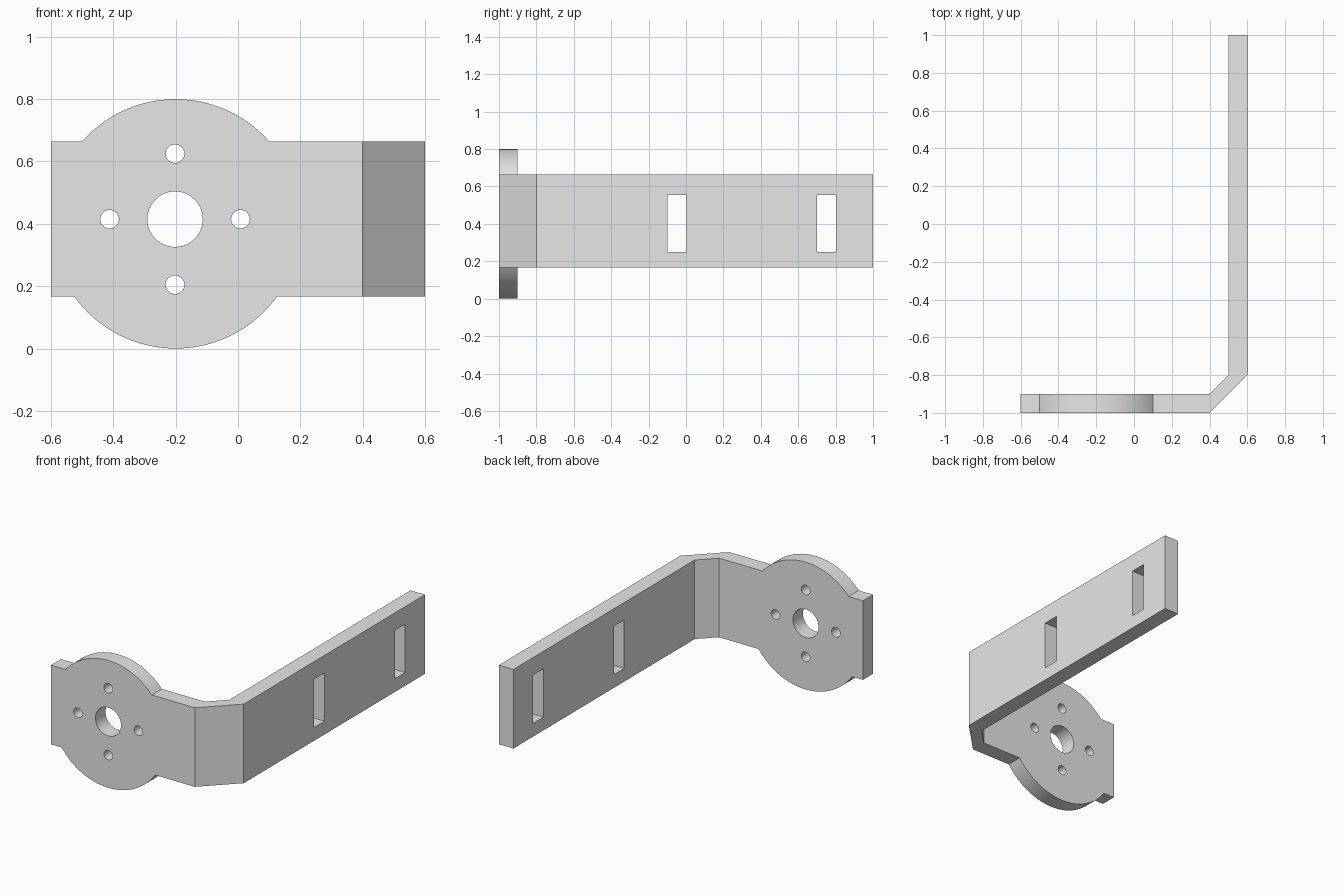
import bpy
import bmesh
import math
from mathutils import Vector

cube = bpy.data.objects.get("Cube")
if cube:
    bpy.data.objects.remove(cube, do_unlink=True)

grey = bpy.data.materials.new("plain_grey")
grey.use_nodes = True
colour = (0.8, 0.8, 0.8, 1)
grey.diffuse_color = colour
grey.node_tree.nodes["Principled BSDF"].inputs["Base Color"].default_value = colour


def prism(name, outline, extrude):
    """Solid made by extruding a closed outline along a vector."""
    bm = bmesh.new()
    face = bm.faces.new([bm.verts.new(p) for p in outline])
    moved = bmesh.ops.extrude_face_region(bm, geom=[face])["geom"]
    verts = [v for v in moved if isinstance(v, bmesh.types.BMVert)]
    bmesh.ops.translate(bm, verts=verts, vec=Vector(extrude))
    bmesh.ops.recalc_face_normals(bm, faces=bm.faces)
    mesh = bpy.data.meshes.new(name)
    bm.to_mesh(mesh)
    bm.free()
    mesh.materials.append(grey)
    obj = bpy.data.objects.new(name, mesh)
    bpy.context.collection.objects.link(obj)
    return obj


def disc(name, x, z, radius, sides, y0, y1):
    """Cylinder lying along y."""
    angles = [2 * math.pi * i / sides for i in range(sides)]
    ring = [(x + radius * math.cos(a), y0, z + radius * math.sin(a)) for a in angles]
    return prism(name, ring, (0, y1 - y0, 0))


def combine(target, tool, operation):
    mod = target.modifiers.new(tool.name, "BOOLEAN")
    mod.operation = operation
    mod.solver = "EXACT"
    mod.object = tool
    tool.hide_render = True


# Bent strip with a chamfered corner
bottom, top = 0.167, 0.664
path = [(-0.6, -1), (0.4, -1), (0.6, -0.8), (0.6, 1),
        (0.5, 1), (0.5, -0.8), (0.4, -0.9), (-0.6, -0.9)]
bracket = prism("bracket", [(x, y, bottom) for x, y in path], (0, 0, top - bottom))

# Round mounting plate merged into the short arm
tools = [disc("mounting_plate", -0.2, 0.4, 0.4, 96, -1, -0.9)]
combine(bracket, tools[0], "UNION")

# Shaft hole and four screw holes around it
hx, hz = -0.202, 0.415
cutters = [disc("shaft_hole", hx, hz, 0.089, 48, -1.1, -0.7)]
for dx, dz in ((1, 0), (-1, 0), (0, 1), (0, -1)):
    cutters.append(disc("screw_hole", hx + 0.21 * dx, hz + 0.21 * dz, 0.03, 32, -1.1, -0.7))

# Two slots through the long arm
for y in (-0.1, 0.7):
    slot = [(0.4, y, 0.25), (0.4, y + 0.103, 0.25), (0.4, y + 0.103, 0.554), (0.4, y, 0.554)]
    cutters.append(prism("slot", slot, (0.3, 0, 0)))
for cutter in cutters:
    combine(bracket, cutter, "DIFFERENCE")

# Bake the booleans and drop the helpers
bpy.context.view_layer.update()
graph = bpy.context.evaluated_depsgraph_get()
baked = bpy.data.meshes.new_from_object(bracket.evaluated_get(graph))
bracket.modifiers.clear()
bracket.data = baked
for helper in tools + cutters:
    bpy.data.objects.remove(helper, do_unlink=True)

bpy.ops.object.select_all(action="DESELECT")
bracket.select_set(True)
bpy.context.view_layer.objects.active = bracket
bpy.ops.object.shade_smooth_by_angle(angle=math.radians(30))
